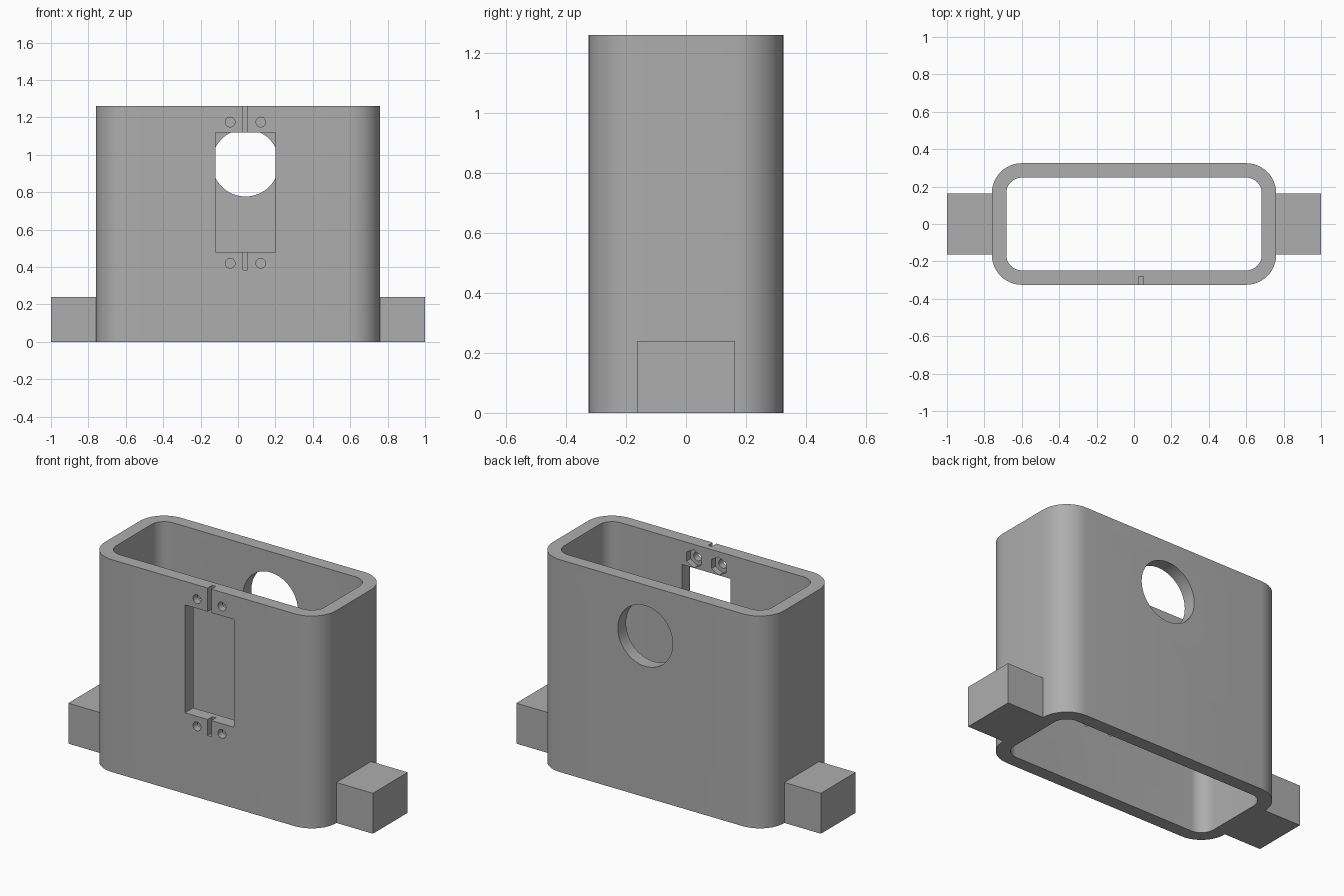
import bpy, bmesh
from math import cos, sin, pi, radians

if "Cube" in bpy.data.objects:
    bpy.data.objects.remove(bpy.data.objects["Cube"])

grey = bpy.data.materials.new("plain grey")
grey.use_nodes = True
colour = (0.42, 0.42, 0.42, 1)
grey.diffuse_color = colour
grey.node_tree.nodes["Principled BSDF"].inputs["Base Color"].default_value = colour

WIDTH, DEPTH, HEIGHT, WALL = 0.76, 0.325, 1.26, 0.077
FRONT, INSIDE = -DEPTH, -DEPTH + WALL
MID = 0.04  # x of the window and everything around it


def make_object(name, bm):
    bmesh.ops.recalc_face_normals(bm, faces=bm.faces)
    mesh = bpy.data.meshes.new(name)
    bm.to_mesh(mesh)
    bm.free()
    mesh.materials.append(grey)
    ob = bpy.data.objects.new(name, mesh)
    bpy.context.scene.collection.objects.link(ob)
    return ob


def prism(name, points, offset):
    """Extrude a closed loop of 3D points along an offset."""
    bm = bmesh.new()
    face = bm.faces.new([bm.verts.new(p) for p in points])
    top = bmesh.ops.extrude_face_region(bm, geom=[face])["geom"]
    verts = [v for v in top if isinstance(v, bmesh.types.BMVert)]
    bmesh.ops.translate(bm, verts=verts, vec=offset)
    if not face.is_valid or len(bm.faces) < len(points) + 2:
        bmesh.ops.holes_fill(bm, edges=bm.edges)
    return make_object(name, bm)


def box(name, x0, x1, y0, y1, z0, z1):
    return prism(name, [(x0, y0, z0), (x1, y0, z0), (x1, y1, z0), (x0, y1, z0)],
                 (0, 0, z1 - z0))


def round_peg(name, x, z, radius, y0, y1, sides):
    ring = [2 * pi * i / sides + pi / 2 for i in range(sides)]
    return prism(name, [(x + radius * cos(a), y0, z + radius * sin(a)) for a in ring],
                 (0, y1 - y0, 0))


def rounded_outline(w, d, r, z, steps=12):
    points = []
    for k, (sx, sy) in enumerate([(1, 1), (-1, 1), (-1, -1), (1, -1)]):
        for i in range(steps + 1):
            a = (k + i / steps) * pi / 2
            points.append((sx * (w - r) + r * cos(a), sy * (d - r) + r * sin(a), z))
    return points


def cut(target, cutter):
    mod = target.modifiers.new("cut", "BOOLEAN")
    mod.operation, mod.solver, mod.object = "DIFFERENCE", "EXACT", cutter
    bpy.context.view_layer.objects.active = target
    bpy.ops.object.modifier_apply(modifier=mod.name)
    bpy.data.objects.remove(cutter)


# Open rounded tube
body = prism("housing", rounded_outline(WIDTH, DEPTH, 0.16, 0), (0, 0, HEIGHT))
cut(body, prism("cavity", rounded_outline(WIDTH - WALL, DEPTH - WALL, 0.083, -0.1),
                (0, 0, HEIGHT + 0.2)))

# Front window and round opening in the back wall
cut(body, box("window", MID - 0.16, MID + 0.16, FRONT - 0.1, INSIDE + 0.1, 0.48, 1.12))
cut(body, round_peg("back_opening", MID, 0.957, 0.18, 0.1, DEPTH + 0.1, 64))

# Narrow grooves above and below the window
for z0, z1 in [(1.1, HEIGHT + 0.1), (0.385, 0.5)]:
    cut(body, box("groove", MID - 0.012, MID + 0.012, FRONT - 0.1, FRONT + 0.043, z0, z1))

# Screw holes with hexagonal nut pockets on the inside
for z in (1.175, 0.42):
    for x in (MID - 0.082, MID + 0.082):
        cut(body, round_peg("screw_hole", x, z, 0.026, FRONT - 0.1, INSIDE + 0.1, 24))
        cut(body, round_peg("nut_pocket", x, z, 0.054, INSIDE - 0.035, INSIDE + 0.1, 6))

# Mounting blocks on both ends
blocks = [box("left_block", WIDTH, 1, -0.163, 0.163, 0, 0.24),
          box("right_block", -1, -WIDTH, -0.163, 0.163, 0, 0.24)]

# Smooth the rounded walls, keep edges crisp
bpy.ops.object.select_all(action="DESELECT")
body.select_set(True)
bpy.context.view_layer.objects.active = body
bpy.ops.object.shade_smooth_by_angle(angle=radians(30))
